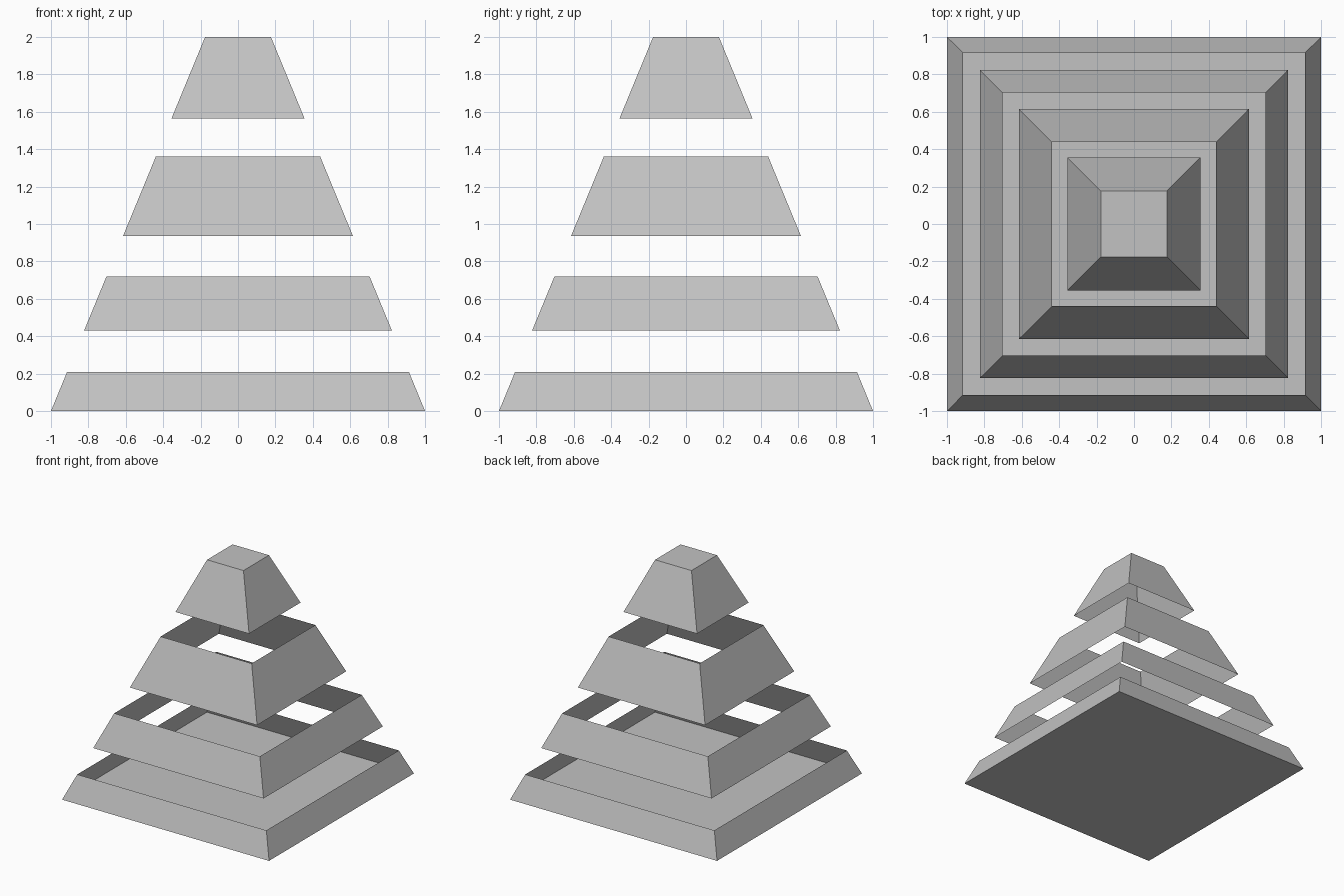
import bpy
import bmesh

if "Cube" in bpy.data.objects:
    bpy.data.objects.remove(bpy.data.objects["Cube"], do_unlink=True)

# One plain grey for the whole model
GREY = (0.54, 0.54, 0.54, 1.0)
grey = bpy.data.materials.new("plain_grey")
grey.use_nodes = True
grey.diffuse_color = GREY
grey.node_tree.nodes["Principled BSDF"].inputs["Base Color"].default_value = GREY


def half_width(z):
    """Half width of the shared pyramid at height z."""
    return 1 - 0.412 * z


def pyramid_tier(name, bottom, top, floor=False, cap=False):
    """Thin sloped shell cut from the pyramid, optionally closed below or above."""
    bm = bmesh.new()
    rings = []
    for z in (bottom, top):
        h = half_width(z)
        rings.append([bm.verts.new((sx * h, sy * h, z))
                      for sx, sy in ((-1, -1), (1, -1), (1, 1), (-1, 1))])
    low, high = rings
    for i in range(4):
        j = (i + 1) % 4
        bm.faces.new((low[i], low[j], high[j], high[i]))
    if floor:
        bm.faces.new(low[::-1])
    if cap:
        bm.faces.new(high)
    mesh = bpy.data.meshes.new(name)
    bm.to_mesh(mesh)
    bm.free()
    mesh.materials.append(grey)
    tier = bpy.data.objects.new(name, mesh)
    bpy.context.collection.objects.link(tier)
    return tier


# Open tray, two open bands and a capped tip
pyramid_tier("base_tray", 0, 0.21, floor=True)
pyramid_tier("lower_band", 0.43, 0.72)
pyramid_tier("upper_band", 0.935, 1.36)
pyramid_tier("tip_cap", 1.565, 2, cap=True)
